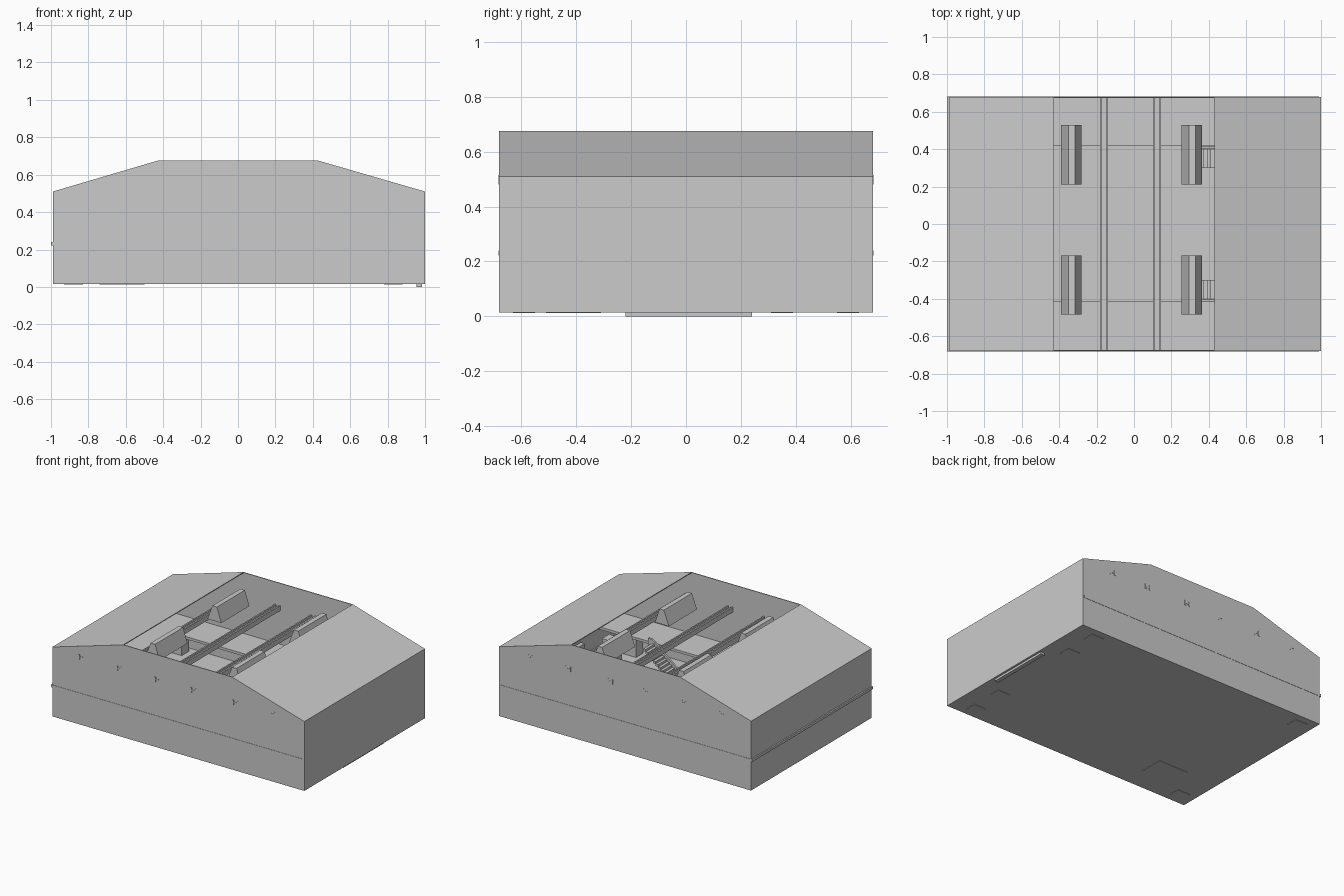
import bpy

cube = bpy.data.objects.get("Cube")
if cube:
    bpy.data.objects.remove(cube, do_unlink=True)

grey = bpy.data.materials.new("plain_grey")
grey.use_nodes = True
COLOUR = (0.6, 0.6, 0.6, 1)
grey.diffuse_color = COLOUR
grey.node_tree.nodes["Principled BSDF"].inputs["Base Color"].default_value = COLOUR


def extrude_y(name, profile, y0, y1):
    """Prism from an (x, z) profile, running along y."""
    n = len(profile)
    verts = [(x, y, z) for y in (y0, y1) for x, z in profile]
    faces = [tuple(range(n)), tuple(range(2 * n - 1, n - 1, -1))]
    faces += [(i, i + n, (i + 1) % n + n, (i + 1) % n) for i in range(n)]
    mesh = bpy.data.meshes.new(name)
    mesh.from_pydata(verts, [], faces)
    mesh.materials.append(grey)
    obj = bpy.data.objects.new(name, mesh)
    bpy.context.collection.objects.link(obj)
    return obj


def box(name, x0, x1, y0, y1, z0, z1):
    return extrude_y(name, [(x0, z0), (x1, z0), (x1, z1), (x0, z1)], y0, y1)


LEFT, RIGHT, DEPTH = 1.0, -0.99, 0.68
FLOOR, EAVE, RIDGE, OPEN = 0.015, 0.51, 0.675, 0.43
T = 0.006
DECK_LOW, DECK_TOP = 0.222, 0.24

# Outer shell: gable walls, side walls, sloping roof halves, floor
gable = [(RIGHT, FLOOR), (LEFT, FLOOR), (LEFT, EAVE),
         (OPEN, RIDGE), (-OPEN, RIDGE), (RIGHT, EAVE)]
extrude_y("front_wall", gable, -DEPTH, -DEPTH + T)
extrude_y("back_wall", gable, DEPTH - T, DEPTH)
for name, edge, s in (("left", LEFT, 1), ("right", RIGHT, -1)):
    box(name + "_wall", edge - s * T, edge, -DEPTH, DEPTH, FLOOR, EAVE)
    extrude_y(name + "_roof", [(edge, EAVE), (s * OPEN, RIDGE),
                               (s * OPEN, RIDGE - T), (edge, EAVE - T)], -DEPTH, DEPTH)
box("floor", RIGHT, LEFT, -DEPTH, DEPTH, FLOOR, FLOOR + T)

# Upper deck around three sides, its edge showing through the walls
OUT = DEPTH + 0.002
box("front_deck", -1.0, 0.99, -OUT, -0.415, DECK_LOW, DECK_TOP)
box("back_deck", -1.0, 0.99, 0.42, OUT, DECK_LOW, DECK_TOP)
box("right_deck", -1.0, -0.78, -0.415, 0.42, DECK_LOW, DECK_TOP)

# Roof beams: a pair of upright flanges joined by a web
for i, x in enumerate((-0.76, -0.46, -0.16, 0.123, 0.455, 0.75)):
    for s in (-1, 1):
        box(f"beam_{i}_flange", x + s * 0.012, x + s * 0.022, -OUT, OUT, 0.48, 0.515)
    box(f"beam_{i}_web", x - 0.012, x + 0.012, -OUT, OUT, 0.493, 0.501)

# Hanging lamp housings with tapered sides
for x in (-0.335, 0.308):
    for y in (-0.327, 0.37):
        extrude_y("lamp_housing", [(x - 0.055, 0.53), (x + 0.055, 0.53),
                                   (x + 0.02, 0.635), (x - 0.015, 0.635)],
                  y - 0.158, y + 0.158)

# Columns reaching just below the floor
for x, y in ((0.83, 0.59), (0.83, 0.35), (-0.88, 0.59)):
    for s in (-1, 1):
        box("column", x - 0.05, x + 0.05, s * y - 0.04, s * y + 0.04, 0.012, DECK_LOW)
box("lift_shaft", -0.74, -0.5, -0.51, -0.34, 0.012, DECK_LOW)
box("left_gate", 0.955, 0.985, -0.22, 0.24, 0, 0.2)

# Stairs up to the deck, one flight at each end
STEPS = 14
RUN = 0.28 / STEPS
RISE = (DECK_TOP - FLOOR) / STEPS
for s in (-1, 1):
    for i in range(STEPS):
        x, z = 0.27 + i * RUN, FLOOR + (i + 1) * RISE
        box("stair_tread", x, x + RUN, s * 0.35 - 0.05, s * 0.35 + 0.05, z - RISE, z)
    extrude_y("stair_stringer", [(0.27, FLOOR), (0.3, FLOOR), (0.58, DECK_LOW),
                                 (0.58, 0.27), (0.55, 0.27), (0.27, 0.05)],
              s * 0.407 - 0.007, s * 0.407 + 0.007)

# Point every face outward
import bmesh
for obj in bpy.context.collection.objects:
    if obj.type == "MESH" and grey.name in obj.data.materials:
        bm = bmesh.new()
        bm.from_mesh(obj.data)
        bmesh.ops.recalc_face_normals(bm, faces=bm.faces)
        bm.to_mesh(obj.data)
        bm.free()
